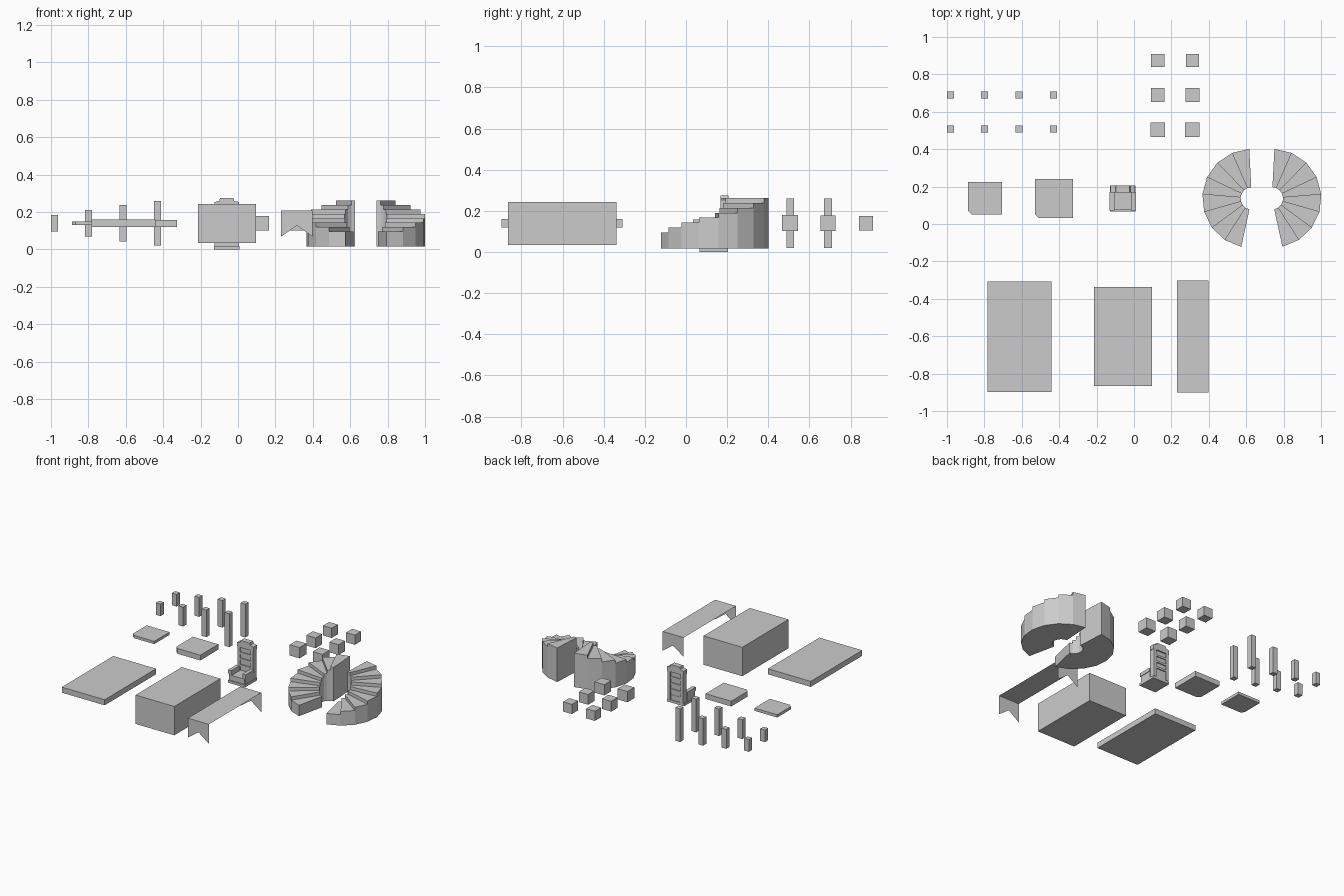
import bpy, bmesh
from math import cos, sin, radians

if "Cube" in bpy.data.objects:
    bpy.data.objects.remove(bpy.data.objects["Cube"])


def make(name, verts, faces):
    me = bpy.data.meshes.new(name)
    me.from_pydata(verts, [], faces)
    bm = bmesh.new()
    bm.from_mesh(me)
    bmesh.ops.recalc_face_normals(bm, faces=bm.faces)
    bm.to_mesh(me)
    bm.free()
    ob = bpy.data.objects.new(name, me)
    bpy.context.collection.objects.link(ob)
    return ob


def prism(name, pts, lo, hi, axis='z'):
    """Extrude a 2D outline along z, or along y for an xz outline."""
    n = len(pts)
    put = (lambda p, h: (p[0], p[1], h)) if axis == 'z' else (lambda p, h: (p[0], h, p[1]))
    verts = [put(p, lo) for p in pts] + [put(p, hi) for p in pts]
    faces = [tuple(range(n)), tuple(range(n, 2 * n))]
    faces += [(i, (i + 1) % n, n + (i + 1) % n, n + i) for i in range(n)]
    return make(name, verts, faces)


def box(name, x0, x1, y0, y1, z0, z1):
    return prism(name, [(x0, y0), (x1, y0), (x1, y1), (x0, y1)], z0, z1)


def clipped_slab(name, x0, x1, y0, y1, z0, z1, c=0.02):
    return prism(name, [(x0 + c, y0), (x1, y0), (x1, y1), (x0, y1), (x0, y0 + c)], z0, z1)


# Large slab, big block and the two square slabs
box("large_slab", -0.783, -0.44, -0.897, -0.308, 0.12, 0.16)
box("big_block", -0.214, 0.096, -0.866, -0.338, 0.034, 0.243)
clipped_slab("small_square_slab", -0.888, -0.706, 0.05, 0.225, 0.13, 0.15)
clipped_slab("square_slab", -0.53, -0.325, 0.033, 0.24, 0.12, 0.158)

# Draped runner: one thin sheet with a swallowtail at each end
xl, xm, xr = 0.23, 0.315, 0.398
ya, yb, top = -0.902, -0.302, 0.208
v = []
for y in (ya, yb):
    v += [(xl, y, top), (xm, y, top), (xr, y, top),
          (xl, y, 0.068), (xm, y, 0.128), (xr, y, 0.068)]
make("draped_runner", v, [(0, 1, 7, 6), (1, 2, 8, 7),
                          (0, 3, 4, 1), (1, 4, 5, 2),
                          (6, 7, 10, 9), (7, 8, 11, 10)])

# Two rows of posts in four heights
for x, h in ((-0.981, 0.087), (-0.80, 0.14), (-0.614, 0.195), (-0.43, 0.24)):
    for y in (0.507, 0.69):
        s = 0.019
        box("post", x - s, x + s, y - s, y + s, 0.14 - h / 2, 0.14 + h / 2)

# Six cubes
for y, s in ((0.875, 0.035), (0.69, 0.037), (0.505, 0.039)):
    for x in (0.127, 0.312):
        box("cube_block", x - s, x + s, y - s, y + s, 0.14 - s, 0.14 + s)

# Mirrored pair of curved stairs, solid below each tread
STEPS, R_IN, R_OUT, CY = 8, 0.06, 0.265, 0.137


def stairs(name, cx, side):
    bm = bmesh.new()
    ang = [radians(257.7 - i * 164.7 / STEPS) for i in range(STEPS + 1)]

    def at(a, r, z):
        return bm.verts.new((cx + side * r * cos(a), CY + r * sin(a), z))
    prev = 0.016
    for i in range(STEPS):
        a, b = ang[i], ang[i + 1]
        z = 0.095 + i * 0.167 / (STEPS - 1)
        lo = [at(a, R_IN, 0.016), at(a, R_OUT, 0.016), at(b, R_OUT, 0.016), at(b, R_IN, 0.016)]
        hi = [at(a, R_IN, z), at(a, R_OUT, z), at(b, R_OUT, z), at(b, R_IN, z)]
        bm.faces.new(hi)
        bm.faces.new(lo[::-1])
        for j in (1, 3):
            k = (j + 1) % 4
            bm.faces.new((lo[j], lo[k], hi[k], hi[j]))
        # riser from the previous tread
        bm.faces.new((at(a, R_IN, prev), at(a, R_OUT, prev), hi[1], hi[0]))
        prev = z
        if i == STEPS - 1:
            bm.faces.new((lo[2], lo[3], hi[3], hi[2]))
    if side < 0:
        bmesh.ops.reverse_faces(bm, faces=bm.faces)
    me = bpy.data.meshes.new(name)
    bm.to_mesh(me)
    bm.free()
    bpy.context.collection.objects.link(bpy.data.objects.new(name, me))


stairs("left_stairs", 0.63, 1)
stairs("right_stairs", 0.737, -1)

# High-backed chair: plinth, seat, arms, panelled back with crest
cx = -0.06
box("chair_plinth", cx - 0.068, cx + 0.068, 0.066, 0.205, 0.0, 0.018)
box("chair_base", cx - 0.06, cx + 0.06, 0.075, 0.2, 0.018, 0.055)
for s in (-1, 1):
    a, b = sorted((cx + s * 0.044, cx + s * 0.07))
    box("chair_arm", a, b, 0.072, 0.17, 0.065, 0.09)
    a, b = sorted((cx + s * 0.044, cx + s * 0.066))
    box("chair_arm_support", a, b, 0.078, 0.17, 0.018, 0.065)
    a, b = sorted((cx + s * 0.042, cx + s * 0.062))
    box("back_post", a, b, 0.168, 0.207, 0.018, 0.235)
box("back_panel", cx - 0.045, cx + 0.045, 0.177, 0.198, 0.05, 0.24)
for z in (0.085, 0.13, 0.175):
    box("back_rail", cx - 0.043, cx + 0.043, 0.17, 0.205, z, z + 0.014)
prism("back_crest", [(cx - 0.066, 0.222), (cx + 0.066, 0.222), (cx + 0.066, 0.253),
                     (cx + 0.04, 0.26), (cx + 0.036, 0.275), (cx - 0.036, 0.275),
                     (cx - 0.04, 0.26), (cx - 0.066, 0.253)], 0.168, 0.207, 'y')
